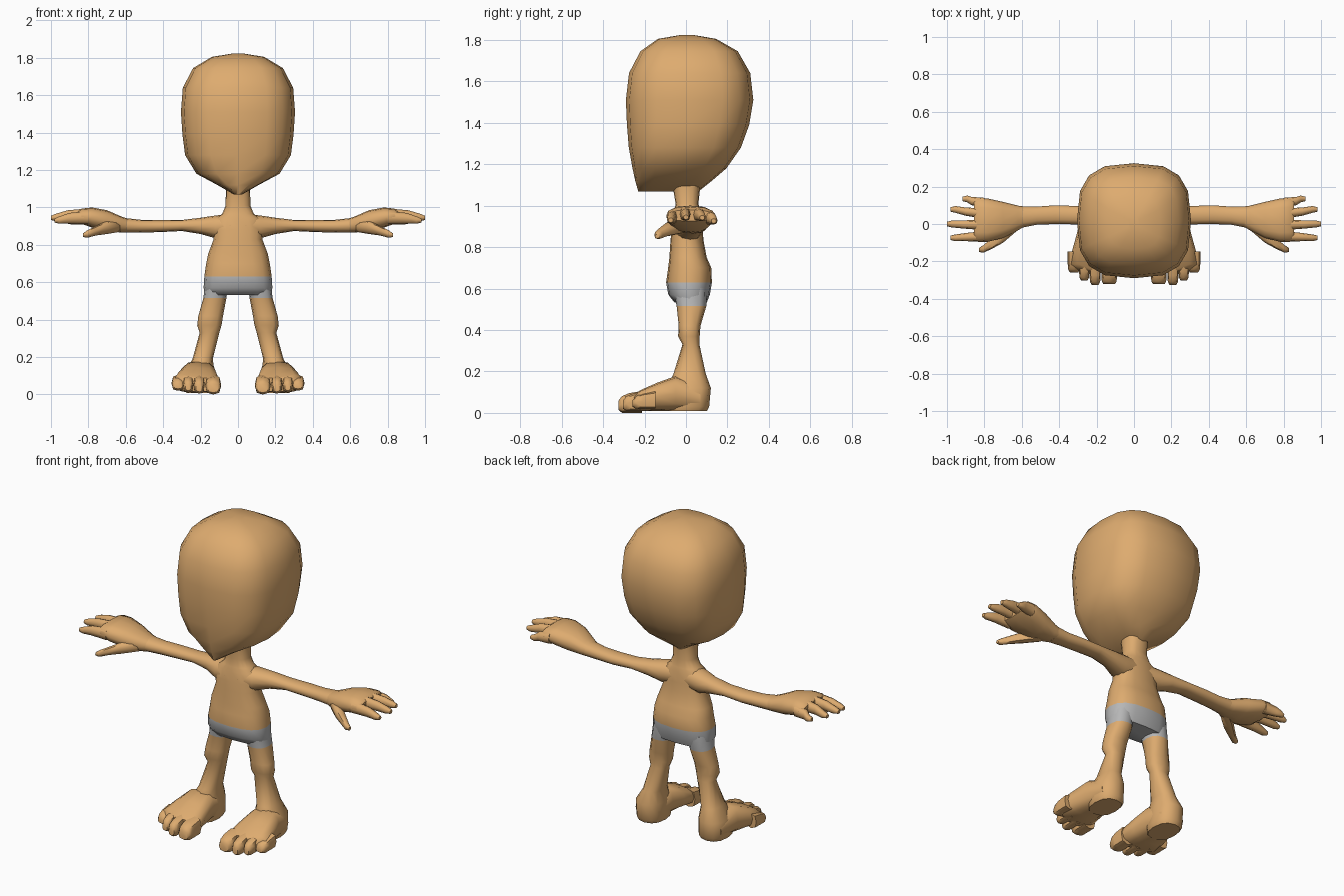
import bpy, bmesh, math


def material(name, rgb):
    m = bpy.data.materials.new(name)
    m.diffuse_color = (*rgb, 1)
    return m


SKIN = material("tan_skin", (0.73, 0.41, 0.16))
CLOTH = material("grey_cloth", (0.47, 0.47, 0.47))


def loft(name, axis, rings, n=12, power=2.4, mirror=False, cloth=None, angle=55):
    """Skin rounded-square rings (position, a0, a1, b0, b1) stacked along an axis."""
    bm = bmesh.new()
    loops = []
    for p, a0, a1, b0, b1 in rings:
        loop = []
        for i in range(n):
            t = 2 * math.pi * i / n
            c, s = math.cos(t), math.sin(t)
            a = (a0 + a1) / 2 + (a1 - a0) / 2 * math.copysign(abs(c) ** (2 / power), c)
            b = (b0 + b1) / 2 + (b1 - b0) / 2 * math.copysign(abs(s) ** (2 / power), s)
            co = {"x": (p, a, b), "y": (a, p, b), "z": (a, b, p)}[axis]
            loop.append(bm.verts.new(co))
        loops.append(loop)
    for l0, l1 in zip(loops, loops[1:]):
        for i in range(n):
            j = (i + 1) % n
            bm.faces.new((l0[i], l0[j], l1[j], l1[i]))
    bm.faces.new(loops[0])
    bm.faces.new(loops[-1])
    bmesh.ops.recalc_face_normals(bm, faces=bm.faces)
    for f in bm.faces:
        f.smooth = True
        z = f.calc_center_median().z
        f.material_index = int(cloth is not None and cloth[0] < z < cloth[1])
    me = bpy.data.meshes.new(name)
    bm.to_mesh(me)
    bm.free()
    me.materials.append(SKIN)
    me.materials.append(CLOTH)
    me.set_sharp_from_angle(angle=math.radians(angle))
    ob = bpy.data.objects.new(name, me)
    bpy.context.collection.objects.link(ob)
    if mirror:
        ob.modifiers.new("mirror", "MIRROR").use_axis = (True, False, False)
    return ob


# Head: (z, half width, front y, back y), tapering to a keel-like chin
head = [(1.068, .02, -.23, .06), (1.12, .11, -.245, .125), (1.18, .222, -.258, .195),
        (1.28, .283, -.276, .265), (1.39, .297, -.285, .305), (1.51, .305, -.29, .325),
        (1.64, .295, -.275, .31), (1.745, .24, -.22, .25), (1.805, .14, -.135, .145),
        (1.823, .03, -.03, .04)]
loft("head", "z", [(z, -w, w, f, b) for z, w, f, b in head], 16, 2.9)

# Neck and torso, with the top of the shorts coloured by height
torso = [(1.10, .065, -.065, .07), (1.01, .066, -.05, .06), (.965, .085, -.058, .07),
         (.94, .125, -.063, .075), (.88, .135, -.07, .08), (.83, .13, -.075, .085),
         (.75, .16, -.08, .10), (.70, .17, -.086, .122), (.63, .18, -.096, .125),
         (.57, .184, -.085, .115), (.532, .176, -.055, .10)]
loft("torso", "z", [(z, -w, w, f, b) for z, w, f, b in torso], 16, 2.5, cloth=(.5, .63))

# Legs down to the heels; the part above 0.515 is the shorts
loft("leg", "z", [
    (.60, .05, .175, -.06, .10), (.515, .062, .185, -.045, .098),
    (.42, .08, .212, -.035, .07), (.37, .088, .218, -.038, .066),
    (.33, .10, .205, -.017, .065), (.19, .135, .243, -.06, .095),
    (.12, .125, .285, -.09, .12), (.03, .12, .285, -.09, .112),
    (.008, .13, .275, -.09, .10)], 12, 2.4, True, cloth=(.515, .7))

# Feet and four toes each
loft("foot", "y", [
    (.07, .13, .28, .01, .13), (-.05, .118, .305, .01, .178),
    (-.14, .105, .33, .01, .145), (-.215, .095, .348, .01, .112),
    (-.25, .11, .30, .015, .09)], 12, 2.7, True)
for i, (x0, x1, tip, z0) in enumerate([(.09, .175, -.322, 0), (.178, .238, -.325, .004),
                                       (.238, .294, -.303, .01), (.286, .355, -.258, .02)]):
    loft(f"toe_{i + 1}", "y", [
        (tip + .11, x0, x1, z0, .105), (tip + .05, x0, x1, z0, .095),
        (tip + .015, x0 + .003, x1 - .003, z0, .08),
        (tip, x0 + .012, x1 - .012, z0 + .01, .06)], 8, 2.8, True)

# Arms: (x, y range, z range)
loft("arm", "x", [
    (.04, -.065, .075, .84, .965), (.12, -.05, .085, .835, .957),
    (.20, -.015, .09, .858, .945), (.30, -.002, .096, .874, .933),
    (.42, 0, .10, .868, .932), (.52, -.004, .093, .866, .934),
    (.60, -.02, .095, .866, .943)], 12, 2.3, True)

# Palms
loft("palm", "x", [
    (.58, -.01, .092, .868, .937), (.62, -.034, .098, .866, .95),
    (.70, -.075, .118, .872, .985), (.78, -.095, .136, .892, 1.0),
    (.835, -.095, .14, .912, .994), (.855, -.085, .13, .925, .98)], 12, 2.5, True)

# Fingers: base y centre, tip y centre, tip x, height shift
for i, (yb, yt, tip, dz) in enumerate([(.112, .134, .917, -.018), (.055, .078, .98, -.002),
                                       (-.005, 0, 1.0, 0), (-.066, -.074, .98, -.014)]):
    ym, xm = (yb + yt) / 2, (.82 + tip) / 2
    loft(f"finger_{i + 1}", "x", [
        (.80, yb - .028, yb + .028, .925 + dz, .995 + dz),
        (xm, ym - .022, ym + .022, .928 + dz, .985 + dz),
        (tip - .025, yt - .018, yt + .018, .927 + dz, .966 + dz),
        (tip, yt - .012, yt + .012, .933 + dz, .955 + dz)], 8, 2.5, True)

# Thumbs
loft("thumb", "x", [
    (.63, -.04, .03, .87, .925), (.70, -.10, -.02, .858, .93),
    (.76, -.133, -.075, .85, .90), (.805, -.153, -.113, .838, .878),
    (.828, -.15, -.128, .842, .862)], 8, 2.5, True)
